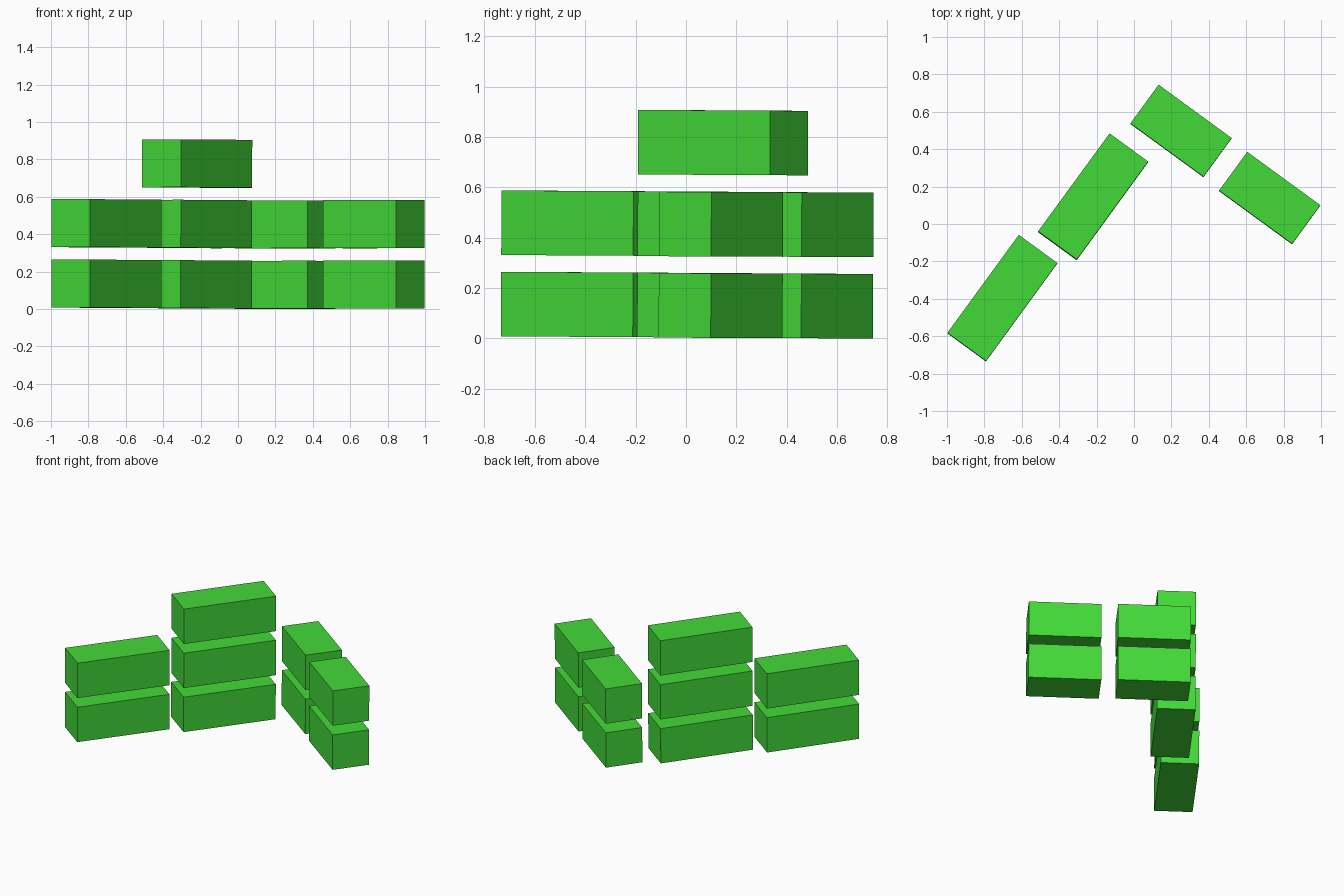
import bpy
from math import radians
from mathutils import Matrix

if "Cube" in bpy.data.objects:
    bpy.data.objects.remove(bpy.data.objects["Cube"])

green = bpy.data.materials.new("green")
green.diffuse_color = (0.055, 0.70, 0.04, 1)
green.use_nodes = True
green.node_tree.nodes["Principled BSDF"].inputs["Base Color"].default_value = green.diffuse_color

THICK = 0.256            # block width and height
STEP = 0.323             # spacing between layers
BASE = 0.132             # centre height of lowest layer
TILT = Matrix.Rotation(-0.005, 4, 'X') @ Matrix.Rotation(0.001, 4, 'Y')


def stack(name, x, y, length, angle, layers):
    """Column of separate blocks with gaps between the layers."""
    for i in range(layers):
        bpy.ops.mesh.primitive_cube_add(size=1)
        block = bpy.context.object
        block.name = f"{name}_{i + 1}"
        block.data.materials.append(green)
        block.data.transform(
            TILT
            @ Matrix.Translation((x, y, BASE + i * STEP))
            @ Matrix.Rotation(radians(angle), 4, 'Z')
            @ Matrix.Diagonal((length, THICK, THICK, 1)))


# Long wing: outer end and taller middle
stack("long_outer_block", -0.704, -0.398, 0.648, 53.9, 2)
stack("long_middle_block", -0.219, 0.143, 0.648, 53.9, 3)

# Short wing, at right angles
stack("short_inner_block", 0.251, 0.496, 0.484, -36.1, 2)
stack("short_outer_block", 0.725, 0.137, 0.484, -36.1, 2)
